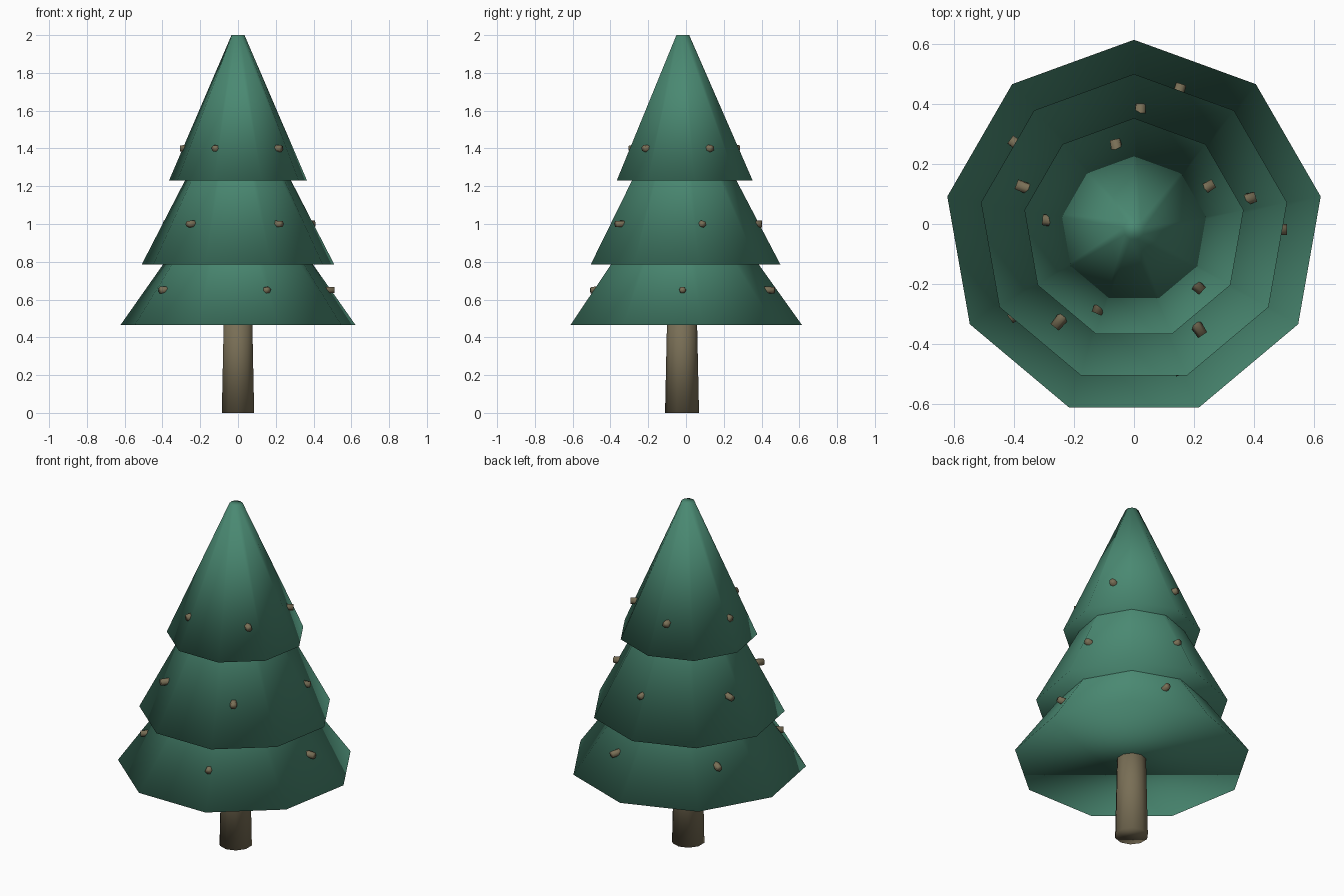
import bpy
import bmesh
from math import cos, sin, radians
from mathutils import Matrix, Vector

old = bpy.data.objects.get("Cube")
if old:
    bpy.data.objects.remove(old, do_unlink=True)

AXIS_Y = -0.018  # the tree axis sits slightly forward


def make_material(name, rgb):
    mat = bpy.data.materials.new(name)
    mat.use_nodes = True
    mat.diffuse_color = (*rgb, 1)
    bsdf = mat.node_tree.nodes["Principled BSDF"]
    bsdf.inputs["Base Color"].default_value = (*rgb, 1)
    bsdf.inputs["Roughness"].default_value = 0.9
    return mat


def frustum(name, sides, r_start, r_end, start, end, mat):
    """Capped, fully smooth-shaded frustum running from start to end."""
    start, end = Vector(start), Vector(end)
    axis = end - start
    turn = Vector((0, 0, 1)).rotation_difference(axis).to_matrix().to_4x4()
    bm = bmesh.new()
    bmesh.ops.create_cone(
        bm, cap_ends=True, segments=sides, radius1=r_start, radius2=r_end,
        depth=axis.length, matrix=Matrix.Translation((start + end) / 2) @ turn)
    for face in bm.faces:
        face.smooth = True
    mesh = bpy.data.meshes.new(name)
    bm.to_mesh(mesh)
    bm.free()
    mesh.materials.append(mat)
    obj = bpy.data.objects.new(name, mesh)
    bpy.context.collection.objects.link(obj)
    return obj


green = make_material("needle green", (0.068, 0.25, 0.168))
brown = make_material("bark brown", (0.19, 0.157, 0.092))

# Trunk
frustum("trunk", 10, 0.09, 0.077, (0, -0.021, 0), (0, -0.021, 0.6), brown)

# Foliage tiers: name, base radius, top radius, base height, top height
tiers = [
    ("lower_foliage", 0.632, 0.10, 0.465, 1.21),
    ("middle_foliage", 0.518, 0.06, 0.785, 1.66),
    ("upper_foliage", 0.371, 0.035, 1.23, 2.0),
]
for name, r_base, r_top, z_base, z_top in tiers:
    frustum(name, 9, r_base, r_top, (0, AXIS_Y, z_base), (0, AXIS_Y, z_top), green)

# Rings of five cones poking out of each tier: name, height, reach, first angle
rings = [
    ("lower_cone", 0.65, 0.51, 0),
    ("middle_cone", 1.0, 0.42, 15),
    ("upper_cone", 1.4, 0.307, 30),
]
for name, z, reach, first in rings:
    for i in range(5):
        a = radians(first + 72 * i)
        inner, outer = (
            (r * cos(a), AXIS_Y + r * sin(a), z) for r in (reach - 0.09, reach))
        frustum(f"{name}_{i + 1}", 6, 0.022, 0.018, inner, outer, brown)
